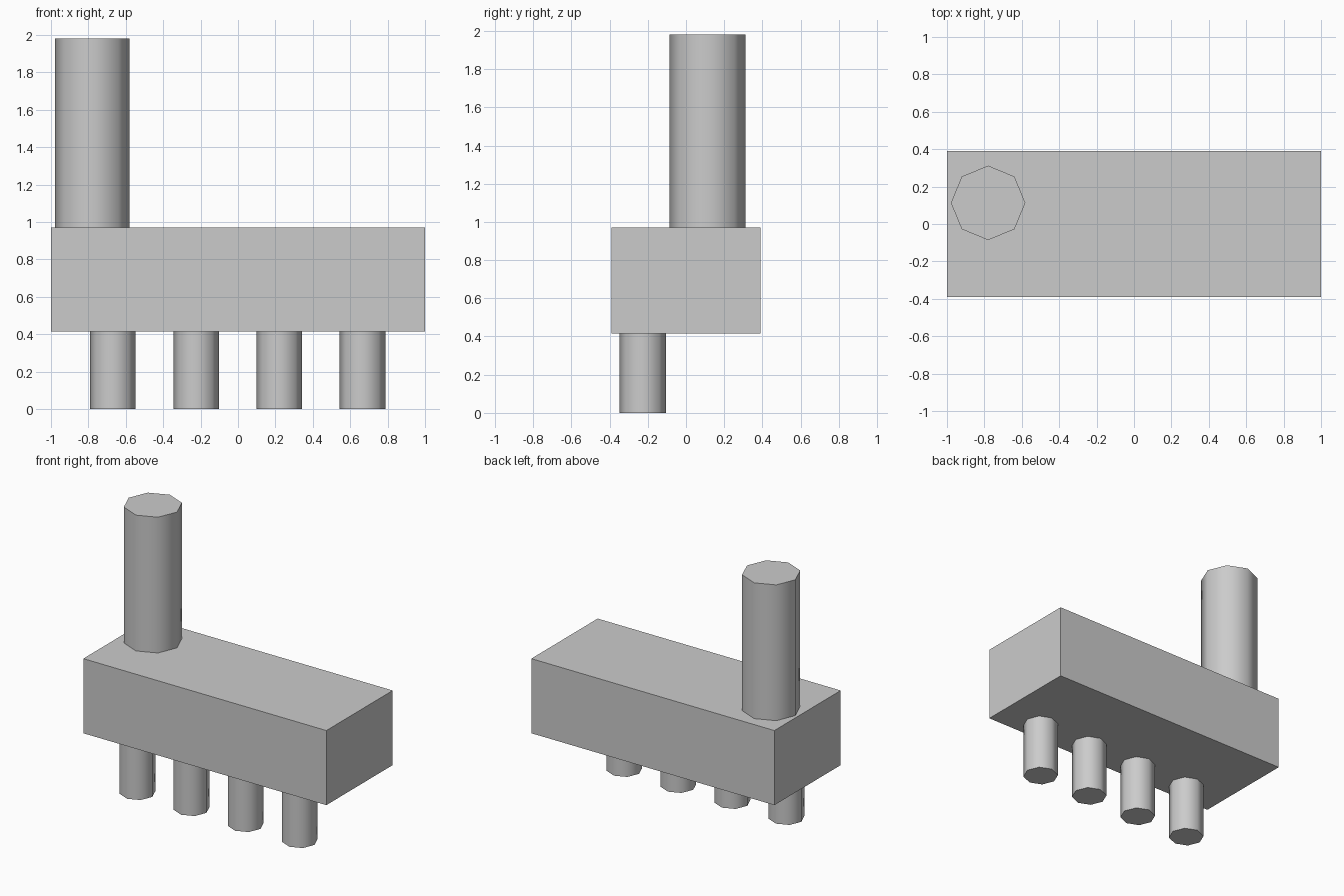
import bpy
import math

if "Cube" in bpy.data.objects:
    bpy.data.objects.remove(bpy.data.objects["Cube"])


def post(name, x, y, radius, z0, z1):
    """Smooth-shaded eight-sided upright post with sharp rims."""
    bpy.ops.mesh.primitive_cylinder_add(
        vertices=8, radius=radius, depth=z1 - z0, location=(x, y, (z0 + z1) / 2))
    bpy.context.object.name = name
    bpy.ops.object.shade_smooth_by_angle(angle=math.radians(60))


BODY_BOTTOM, BODY_TOP = 0.415, 0.97

# Main block
bpy.ops.mesh.primitive_cube_add(size=1, location=(0, 0, (BODY_BOTTOM + BODY_TOP) / 2))
body = bpy.context.object
body.name = "body"
body.scale = (2, 0.78, BODY_TOP - BODY_BOTTOM)
bpy.ops.object.transform_apply(location=False, rotation=False, scale=True)

# Tall post on the top, near the left end
post("top_post", -0.78, 0.113, 0.199, BODY_TOP, 1.98)

# Row of four short pegs along the front of the underside
for i in range(4):
    post(f"peg_{i + 1}", -0.669 + i * 0.445, -0.226, 0.122, 0, BODY_BOTTOM)
